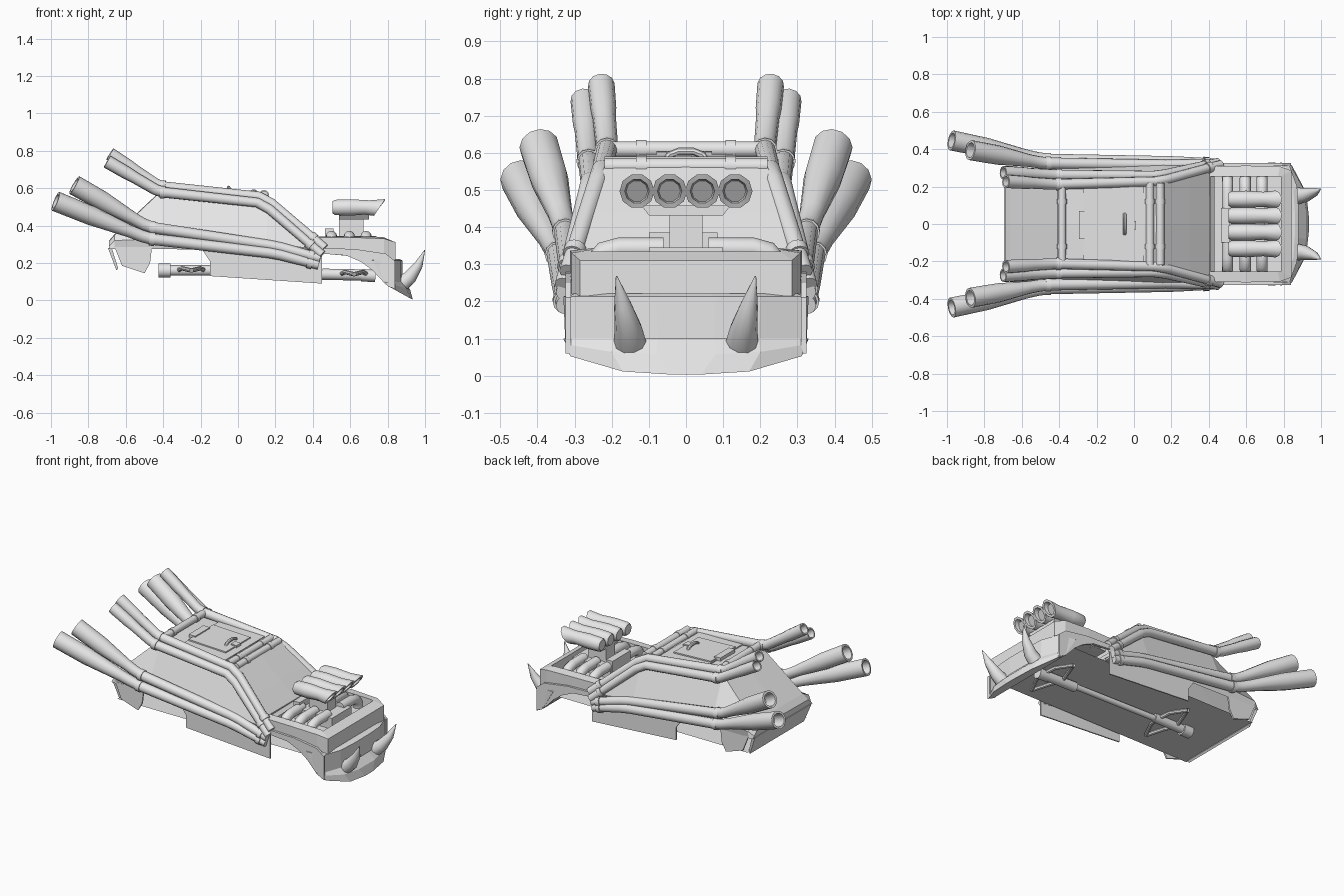
import bpy, bmesh, math
from mathutils import Vector

if "Cube" in bpy.data.objects:
    bpy.data.objects.remove(bpy.data.objects["Cube"])

mat = bpy.data.materials.new("plain_grey")
mat.diffuse_color = (0.8, 0.8, 0.8, 1)
mat.use_nodes = True
mat.node_tree.nodes["Principled BSDF"].inputs["Base Color"].default_value = mat.diffuse_color


def finish(name, bm, smooth=False, open_below=False):
    bmesh.ops.recalc_face_normals(bm, faces=bm.faces)
    if open_below:
        low = [f for f in bm.faces if f.normal.z < -0.9]
        bmesh.ops.delete(bm, geom=low, context='FACES')
    me = bpy.data.meshes.new(name)
    bm.to_mesh(me)
    bm.free()
    me.materials.append(mat)
    ob = bpy.data.objects.new(name, me)
    bpy.context.collection.objects.link(ob)
    if smooth:
        bpy.ops.object.select_all(action='DESELECT')
        ob.select_set(True)
        bpy.context.view_layer.objects.active = ob
        bpy.ops.object.shade_smooth_by_angle(angle=math.radians(40))
    return ob


def loft(name, rings, smooth=False, open_below=False):
    """Skin a list of equal-length closed rings and cap the ends."""
    bm = bmesh.new()
    vs = [[bm.verts.new(p) for p in r] for r in rings]
    n = len(vs[0])
    for a, b in zip(vs, vs[1:]):
        for k in range(n):
            bm.faces.new((a[k], a[(k + 1) % n], b[(k + 1) % n], b[k]))
    bm.faces.new(vs[0])
    bm.faces.new(vs[-1])
    return finish(name, bm, smooth, open_below)


def tube(name, pts, radii, sides=12, mouth=False):
    """Sweep a circle along points; mouth leaves a hollow end."""
    pts = [Vector(p) for p in pts]
    if not isinstance(radii, (list, tuple)):
        radii = [radii] * len(pts)
    rings, up = [], None
    for i, p in enumerate(pts):
        d = Vector()
        if i:
            d += (p - pts[i - 1]).normalized()
        if i < len(pts) - 1:
            d += (pts[i + 1] - p).normalized()
        d.normalize()
        if up is None:
            up = Vector((0, 0, 1)) if abs(d.z) < 0.9 else Vector((1, 0, 0))
        up = (up - d * up.dot(d)).normalized()
        side = d.cross(up)

        def ring(c, r):
            return [c + (side * math.cos(t) + up * math.sin(t)) * r
                    for t in (2 * math.pi * k / sides for k in range(sides))]
        rings.append(ring(p, radii[i]))
    if mouth:
        rings.append(ring(p, radii[-1] * 0.76))
        rings.append(ring(p - d * 0.08, radii[-1] * 0.66))
    return loft(name, rings, smooth=True)


def box(name, x, y, z):
    return loft(name, [[(a, y[0], z[0]), (a, y[1], z[0]), (a, y[1], z[1]), (a, y[0], z[1])] for a in x])


def panel(name, pts, y0, y1):
    """Side-view outline given thickness along y."""
    return loft(name, [[(x, y, z) for x, z in pts] for y in (y0, y1)])


def clamp(name, a, b, t, r):
    a, b = Vector(a), Vector(b)
    d = (b - a).normalized() * 0.014
    c = a.lerp(b, t)
    tube(name, [c - d, c + d], r)


# Cabin shell: floor, shoulder and roof widths along the length
def section(x, floor, sh, shw, top, tw):
    half = [(0.305, floor), (shw, sh), (tw, top)]
    return [(x, w, z) for w, z in half] + [(x, 0, top + 0.004)] + [(x, -w, z) for w, z in half[::-1]]


loft("cabin", [section(-0.69, 0.275, 0.29, 0.29, 0.315, 0.26),
               section(-0.66, 0.275, 0.32, 0.31, 0.35, 0.25),
               section(-0.41, 0.275, 0.33, 0.32, 0.585, 0.21),
               section(0.155, 0.265, 0.31, 0.32, 0.563, 0.22),
               section(0.30, 0.26, 0.29, 0.315, 0.435, 0.26),
               section(0.43, 0.25, 0.27, 0.31, 0.315, 0.295)], open_below=True)

# Flat floor sheet
bm = bmesh.new()
bm.faces.new([bm.verts.new(p + (0.176,)) for p in
              ((-0.65, -0.30), (-0.65, 0.30), (0.80, 0.30), (0.80, -0.30))])
bmesh.ops.reverse_faces(bm, faces=bm.faces)
finish("floor", bm)

# Hood frame around an open engine bay
outer = [(0.40, 0.308), (0.60, 0.312), (0.78, 0.308), (0.843, 0.285)]
inner = [(0.41, 0.255), (0.60, 0.255), (0.77, 0.255), (0.785, 0.255)]


def plan(half, zf):
    pts = half + [(x, -y) for x, y in half[::-1]]
    return [(x, y, zf(x)) for x, y in pts]


hood_top = lambda x: 0.337 - max(0, x - 0.76) * 0.32
loft("hood", [plan(outer, lambda x: 0.255 - 0.09 * (x - 0.4)),
              plan(outer, hood_top),
              plan(inner, lambda x: hood_top(x) + 0.006),
              plan(inner, lambda x: 0.275)], open_below=True)

# Front bumper and its sloping chin
bump = [(0.72, 0.33), (0.83, 0.318), (0.872, 0.20), (0.88, 0.08)]
chin_top = [(0.78, 0.33), (0.835, 0.318), (0.90, 0.20), (0.92, 0.08)]
chin_low = [(0.80, 0.32), (0.845, 0.312), (0.92, 0.17), (0.935, 0.04)]
low_bump = [(max(x, 0.79), y - 0.005) for x, y in bump]
loft("front_bumper", [plan(low_bump, lambda x: 0.09),
                      plan(bump, lambda x: 0.213),
                      plan([(x - 0.02, y - 0.02) for x, y in bump], lambda x: 0.222)], open_below=True)
loft("chin", [plan(low_bump, lambda x: 0.10),
              plan(chin_top, lambda x: 0.10 - 0.30 * (x - 0.78)),
              plan(chin_low, lambda x: 0.083 - 0.55 * (x - 0.79))])

for s in (1, -1):
    tag = "left" if s > 0 else "right"
    # Fender with wheel arch, side skirt, rear flaps
    panel("front_fender_" + tag, [(0.42, 0.28), (0.45, 0.25), (0.58, 0.24), (0.66, 0.205), (0.72, 0.16),
                                  (0.79, 0.085), (0.84, 0.06), (0.84, 0.21), (0.79, 0.25), (0.62, 0.275)],
          s * 0.31, s * 0.325)
    panel("side_skirt_" + tag, [(-0.20, 0.285), (-0.15, 0.21), (-0.15, 0.13), (0.45, 0.09), (0.45, 0.26)],
          s * 0.308, s * 0.316)
    panel("rear_fender_" + tag, [(-0.66, 0.285), (-0.62, 0.185), (-0.50, 0.145), (-0.47, 0.20), (-0.46, 0.285)],
          s * 0.297, s * 0.307)
    # Tusks
    tube("tusk_" + tag, [(0.87, s * 0.15, 0.085), (0.92, s * 0.155, 0.125), (0.965, s * 0.17, 0.19),
                         (0.998, s * 0.187, 0.268)], [0.045, 0.038, 0.024, 0.002], 10)
    # Exhausts: (mouth, elbow, knee, start)
    low = [((-0.975, 0.447, 0.53), (-0.48, 0.345, 0.33), (0.20, 0.335, 0.25), (0.43, 0.325, 0.19)),
           ((-0.875, 0.395, 0.617), (-0.48, 0.325, 0.392), (0.20, 0.315, 0.29), (0.44, 0.325, 0.225))]
    high = [((-0.70, 0.275, 0.742), (-0.42, 0.262, 0.58), (0.13, 0.258, 0.52), (0.45, 0.33, 0.245)),
            ((-0.685, 0.228, 0.783), (-0.42, 0.212, 0.61), (0.14, 0.228, 0.553), (0.465, 0.318, 0.28))]
    for kind, group, r, big in (("low", low, 0.028, 0.054), ("high", high, 0.026, 0.036)):
        for i, path in enumerate(group):
            m, e, k, st = [Vector((p[0], s * p[1], p[2])) for p in path]
            name = "%s_exhaust_%s_%d" % (kind, tag, i + 1)
            f1, f2 = (0.2, 0.62) if kind == "low" else (0.48, 0.62)
            tube(name, [st, k.lerp(st, 0.12), k.lerp(e, 0.05), e.lerp(k, 0.04), e.lerp(m, 0.07),
                        e.lerp(m, f1), e.lerp(m, f2), m],
                 [r * 0.9, r, r, r * 1.1, r * 1.15, r * 1.2, big * 0.96, big], 12, True)
            clamp(name + "_elbow_clamp", e, k, 0.03, r * 1.28)
            clamp(name + "_front_clamp", k, st, 0.8, r * 1.15)
    # Exhaust headers in the engine bay
    for i, x in enumerate((0.50, 0.595, 0.685)):
        tube("header_%s_%d" % (tag, i + 1),
             [(x, s * 0.06, 0.342), (x, s * 0.18, 0.342), (x, s * 0.22, 0.332),
              (x, s * 0.243, 0.305), (x, s * 0.245, 0.275)], 0.03)
    # Curved suspension arms
    for j, (cx, z) in enumerate(((-0.25, 0.16), (0.62, 0.14))):
        for d in (0.07, -0.07):
            tube("suspension_arm_%s_%d" % (tag, j + 1),
                 [(cx + d, 0, z), (cx + d * 0.7, s * 0.08, z + 0.012), (cx, s * 0.19, z)], 0.012, 8)

# Rear bumper and tail flap
loft("rear_bumper", [[(-0.695, y, 0.28), (-0.675, y, 0.28), (-0.64, y * 0.95, 0.17), (-0.65, y * 0.95, 0.16)]
                     for y in (-0.29, -0.15, 0.15, 0.29)])

# Roof cross bars with clamps
for i, (x, z) in enumerate(((-0.385, 0.609), (0.085, 0.568), (0.14, 0.564))):
    tube("roof_bar_%d" % (i + 1), [(x, -0.22, z), (x, 0.22, z)], 0.022)
    for y in (-0.12, 0.12):
        clamp("roof_bar_clamp", (x, y - 0.05, z), (x, y + 0.05, z), 0.5, 0.026)

# Roof hatch with raised lid, hinge and handle
rz = lambda x: 0.589 - 0.039 * (x + 0.41)
for name, x0, x1, y0, y1, h in (("hatch_frame", -0.27, 0.05, -0.20, 0.20, 0.005),
                                ("hatch_lid", -0.265, 0.0, -0.125, 0.125, 0.013),
                                ("hatch_hinge", -0.295, -0.25, -0.08, 0.07, 0.02),
                                ("handle_base", -0.03, 0.01, -0.03, 0.015, 0.02)):
    loft(name, [[(x, y0, rz(x) - 0.015), (x, y1, rz(x) - 0.015), (x, y1, rz(x) + h), (x, y0, rz(x) + h)]
                for x in (x0, x1)])
tube("hatch_handle", [(-0.05, -0.06, 0.57), (-0.05, -0.045, 0.594), (-0.05, -0.02, 0.604),
                      (-0.05, 0.02, 0.604), (-0.05, 0.045, 0.594), (-0.05, 0.06, 0.57)], 0.010, 8)

# Engine block and intake
box("engine_block", (0.47, 0.74), (-0.10, 0.10), (0.27, 0.345))
box("collector_box", (0.465, 0.51), (-0.10, 0.085), (0.31, 0.385))
box("intake_neck", (0.54, 0.67), (-0.045, 0.045), (0.33, 0.44))
loft("intake_plenum", [[(0.54, -w, z), (0.70, -w, z), (0.70, w, z), (0.54, w, z)]
                       for w, z in ((0.10, 0.432), (0.12, 0.458))])
for i in range(4):
    y = -0.132 + 0.088 * i
    rings = []
    for x, r, lean in ((0.505, 0.034, 0), (0.52, 0.043, 0), (0.60, 0.046, 0), (0.69, 0.040, 0.015),
                       (0.757, 0.047, 0.032), (0.757, 0.033, 0.026), (0.735, 0.029, 0.02)):
        rings.append([(x + lean * math.sin(t), y + r * math.cos(t), 0.497 + r * math.sin(t))
                      for t in (math.pi / 5 * k for k in range(10))])
    loft("intake_scoop_%d" % (i + 1), rings, smooth=True)

# Drive shaft with gearbox and couplings
tube("drive_shaft", [(-0.40, 0, 0.16), (0.72, 0, 0.14)], 0.018)
tube("rear_coupling", [(-0.425, 0, 0.16), (-0.36, 0, 0.16)], 0.038)
tube("rear_gearbox", [(-0.36, 0, 0.16), (-0.15, 0, 0.16)], 0.028)
tube("front_gearbox", [(0.45, 0, 0.14), (0.70, 0, 0.135)], 0.03)
tube("front_coupling", [(0.66, 0, 0.135), (0.735, 0, 0.13)], 0.033)
